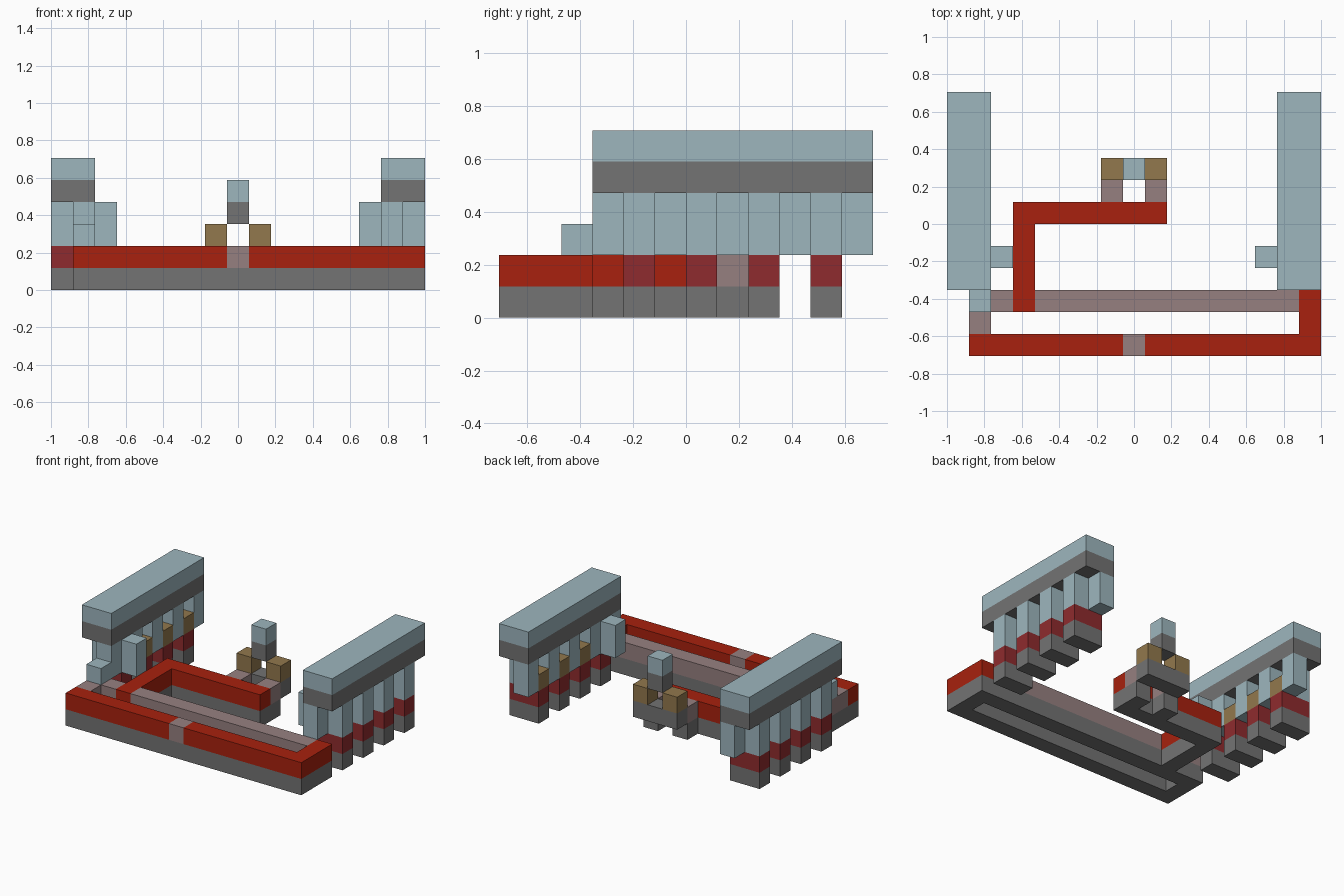
import bpy
import bmesh
from mathutils import Matrix, Vector

if "Cube" in bpy.data.objects:
    bpy.data.objects.remove(bpy.data.objects["Cube"], do_unlink=True)

U = 2 / 17                              # one block
ORIGIN = Vector((-1, -6 * U, 0))        # front right bottom corner of the grid


def material(name, *rgb):
    linear = [((c / 255 + 0.055) / 1.055) ** 2.4 for c in rgb] + [1]
    mat = bpy.data.materials.new(name)
    mat.use_nodes = True
    mat.diffuse_color = linear
    mat.node_tree.nodes["Principled BSDF"].inputs["Base Color"].default_value = linear
    return mat


pale_blue = material("pale_blue", 157, 182, 190)
grey = material("grey", 115, 115, 115)
red = material("red", 168, 33, 14)
dark_red = material("dark_red", 143, 43, 46)
mauve = material("mauve_grey", 150, 128, 128)
tan = material("tan", 146, 120, 77)


def blocks(name, mat, *boxes):
    """One object from boxes given as (x, y, z, width, depth, height) in blocks."""
    bm = bmesh.new()
    for x, y, z, w, d, h in boxes:
        size = Vector((w, d, h)) * U
        centre = ORIGIN + Vector((x, y, z)) * U + size / 2
        bmesh.ops.create_cube(
            bm, size=1, matrix=Matrix.Translation(centre) @ Matrix.Diagonal(size.to_4d()))
    mesh = bpy.data.meshes.new(name)
    bm.to_mesh(mesh)
    bm.free()
    mesh.materials.append(mat)
    obj = bpy.data.objects.new(name, mesh)
    bpy.context.collection.objects.link(obj)
    return obj


# Colonnades on both sides: footings, staggered pillars and a long roof
for side in ("right", "left"):
    def put(part, mat, *boxes):
        if side == "left":
            boxes = [(17 - x - w, y, z, w, d, h) for x, y, z, w, d, h in boxes]
        blocks(f"{side}_{part}", mat, *boxes)

    even = range(4, 11, 2)
    odd = range(3, 12, 2)
    put("footings", grey, *[(0, y, 0, 2, 1, 1) for y in even])
    put("pillar_bases", dark_red, *[(0, y, 1, 2, 1, 1) for y in even])
    put("outer_pillars", pale_blue, *[(0, y, 2, 1, 1, 2) for y in even])
    put("inner_pillars", pale_blue, *[(1, y, 2, 1, 1, 2) for y in odd])
    put("inner_ledges", tan, *[(1, y, 2, 1, 1, 1) for y in even])
    put("inner_post", pale_blue, (2, 4, 2, 1, 1, 2))
    put("eave", grey, (0, 3, 4, 2, 9, 1))
    put("roof", pale_blue, (0, 3, 5, 2, 9, 1))

# Winding wall: grey foundation with coloured top course
blocks("wall_foundation", grey,
       (1, 0, 0, 16, 1, 1), (1, 1, 0, 1, 1, 1), (16, 1, 0, 1, 1, 1),
       (1, 2, 0, 16, 1, 1), (3, 3, 0, 1, 3, 1), (3, 6, 0, 7, 1, 1))
blocks("wall_red_course", red,
       (1, 0, 1, 7, 1, 1), (9, 0, 1, 8, 1, 1), (16, 1, 1, 1, 2, 1),
       (3, 2, 1, 1, 4, 1), (3, 6, 1, 7, 1, 1))
blocks("wall_mauve_course", mauve,
       (8, 0, 1, 1, 1, 1), (1, 1, 1, 1, 1, 1),
       (1, 2, 1, 2, 1, 1), (4, 2, 1, 12, 1, 1))
blocks("wall_corner_block", pale_blue, (1, 2, 2, 1, 1, 1))

# Small shrine behind the wall
blocks("shrine_feet", grey, *[(x, 7, 0, 1, 1, 1) for x in (7, 9)])
blocks("shrine_steps", mauve, *[(x, 7, 1, 1, 1, 1) for x in (7, 9)])
blocks("shrine_slab", grey, (7, 8, 1, 3, 1, 1))
blocks("shrine_posts", tan, *[(x, 8, 2, 1, 1, 1) for x in (7, 9)])
blocks("shrine_neck", grey, (8, 8, 3, 1, 1, 1))
blocks("shrine_cap", pale_blue, (8, 8, 4, 1, 1, 1))
